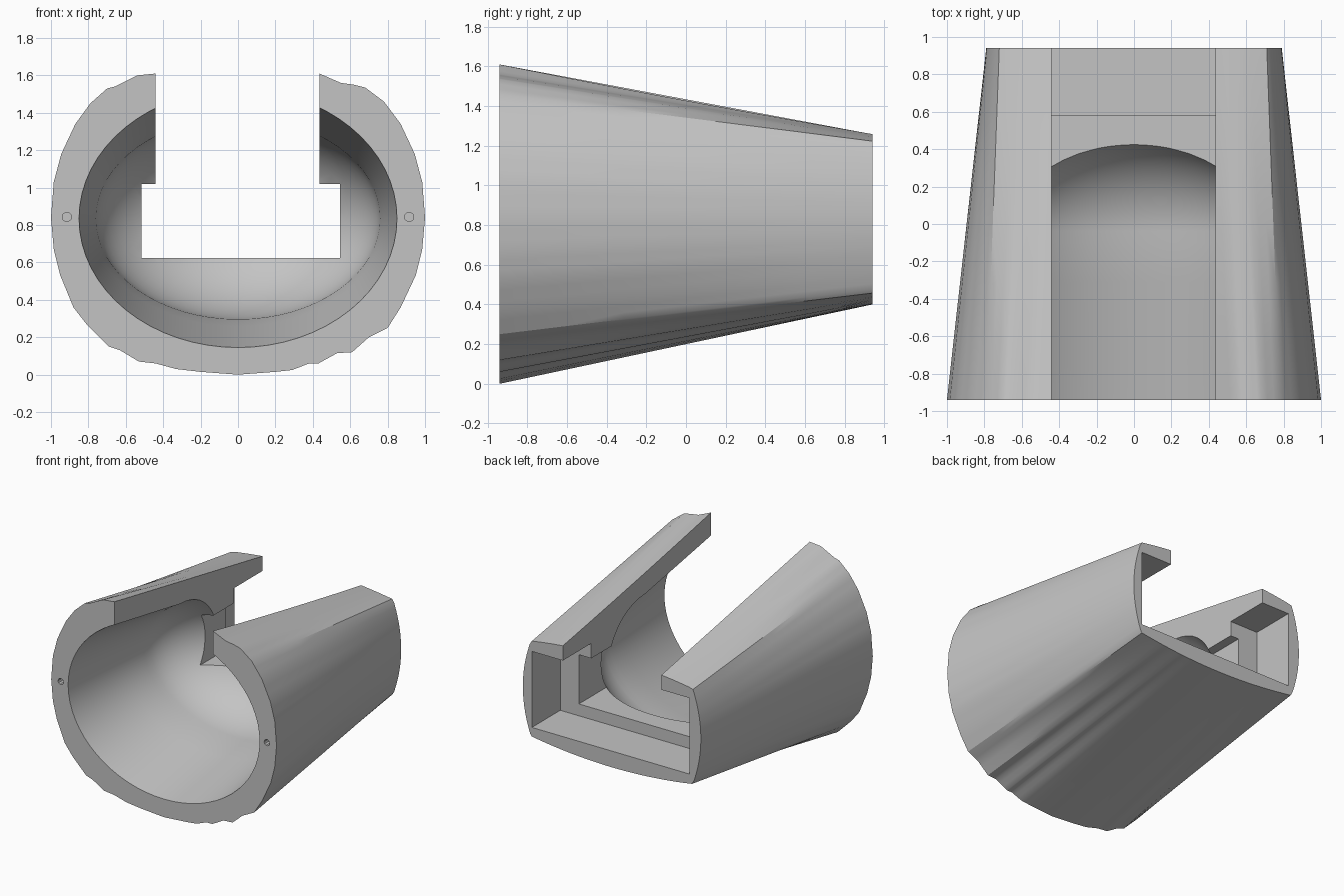
import bpy, bmesh, math
from mathutils import Vector

cube = bpy.data.objects.get("Cube")
if cube:
    bpy.data.objects.remove(cube, do_unlink=True)

# One plain grey for the whole part
grey = bpy.data.materials.new("light_grey")
grey.use_nodes = True
colour = (0.55, 0.55, 0.55, 1)
grey.diffuse_color = colour
grey.node_tree.nodes["Principled BSDF"].inputs["Base Color"].default_value = colour


def loft(name, rings):
    """Closed solid through rings with equal point counts."""
    bm = bmesh.new()
    rows = [[bm.verts.new(p) for p in ring] for ring in rings]
    n = len(rows[0])
    for a, b in zip(rows, rows[1:]):
        for i in range(n):
            j = (i + 1) % n
            bm.faces.new((a[i], a[j], b[j], b[i]))
    bm.faces.new(rows[0])
    bm.faces.new(rows[-1])
    bmesh.ops.recalc_face_normals(bm, faces=bm.faces)
    mesh = bpy.data.meshes.new(name)
    bm.to_mesh(mesh)
    bm.free()
    mesh.materials.append(grey)
    obj = bpy.data.objects.new(name, mesh)
    bpy.context.scene.collection.objects.link(obj)
    return obj


def box(name, x0, x1, y0, y1, z0, z1):
    return loft(name, [[(x0, y, z0), (x1, y, z0), (x1, y, z1), (x0, y, z1)]
                       for y in (y0, y1)])


def ellipse(y, cx, cz, a, b, n):
    return [(cx + a * math.cos(math.tau * i / n), y, cz + b * math.sin(math.tau * i / n))
            for i in range(n)]


FRONT, BACK, MID = -0.94, 0.94, 0.84

# Wavy front outline, from the bottom up the left side and down the right
outline = [
    (0, 0), (.2, .015), (.29, .025), (.38, .06), (.43, .06), (.53, .115), (.61, .12),
    (.7, .2), (.8, .25), (.87, .36), (.95, .53), (.985, .67), (1, .84), (.985, 1.03),
    (.945, 1.18), (.87, 1.34), (.78, 1.46), (.68, 1.535), (.62, 1.55), (.55, 1.56),
    (.435, 1.61), (.2, 1.66), (-.2, 1.66), (-.44, 1.61), (-.54, 1.6), (-.66, 1.54),
    (-.7, 1.53), (-.79, 1.45), (-.87, 1.34), (-.945, 1.18), (-.985, 1.03), (-1, .84),
    (-.985, .67), (-.95, .53), (-.88, .36), (-.81, .27), (-.69, .15), (-.63, .13),
    (-.53, .07), (-.44, .06), (-.33, .03), (-.2, .015)]

front = []
for (ax, az), (bx, bz) in zip(outline, outline[1:] + outline[:1]):
    for t in (0, 1 / 3, 2 / 3):
        front.append(Vector((ax + (bx - ax) * t, FRONT, az + (bz - az) * t)))


def back_point(p):
    """Project radially onto the bowed rectangle of the rear end."""
    u, v = abs(p.x), abs(p.z - MID) / 0.82
    side = 2 / (u + math.sqrt(u * u + 4 * 0.12 * v * v))
    top = 2 / (v + math.sqrt(v * v + 4 * 0.16 * u * u))
    t = min(side, top)
    return Vector((math.copysign(u * t * 0.79, p.x), BACK,
                   MID + math.copysign(v * t * 0.44, p.z - MID)))


back = [back_point(p) for p in front]
STEPS = 6
shell = loft("tapered_shell", [[a.lerp(b, k / STEPS) for a, b in zip(front, back)]
                               for k in range(STEPS + 1)])

# Front cavity: tapered oval bore ending in a dome
DOME, DEPTH = -0.1, 0.57
rings = [ellipse(-1.0, 0, 0.835, .858, .701, 64)]
for k in range(5):
    y = FRONT + (DOME - FRONT) * k / 4
    rings.append(ellipse(y, 0, 0.835, .85 - .107 * (y - FRONT), .69 - .18 * (y - FRONT), 64))
for k in range(1, 15):
    ang = math.pi / 2 * k / 14.3
    s = math.cos(ang)
    rings.append(ellipse(DOME + DEPTH * math.sin(ang), 0, 0.835, .76 * s, .539 * s, 64))

cutters = [
    loft("cavity_cutter", rings),
    box("slot_cutter", -.44, .435, -1.2, 1.2, 1.02, 2),
    box("window_cutter", -.515, .545, .04, .7, .625, 1.0202),
    box("rear_pocket_cutter", -.69, .71, .58, 1.2, .53, 1.14),
]
# Small pin holes in the front rim
for x in (-.915, .915):
    cutters.append(loft("pin_hole_cutter", [ellipse(y, x, .843, .025, .025, 10)
                                            for y in (-1.0, -.8)]))

bpy.ops.object.select_all(action="DESELECT")
shell.select_set(True)
bpy.context.view_layer.objects.active = shell
for c in cutters:
    mod = shell.modifiers.new(c.name, "BOOLEAN")
    mod.operation = "DIFFERENCE"
    mod.solver = "EXACT"
    mod.object = c
    bpy.ops.object.modifier_apply(modifier=mod.name)
    bpy.data.objects.remove(c, do_unlink=True)

bpy.ops.object.shade_smooth_by_angle(angle=math.radians(28))
